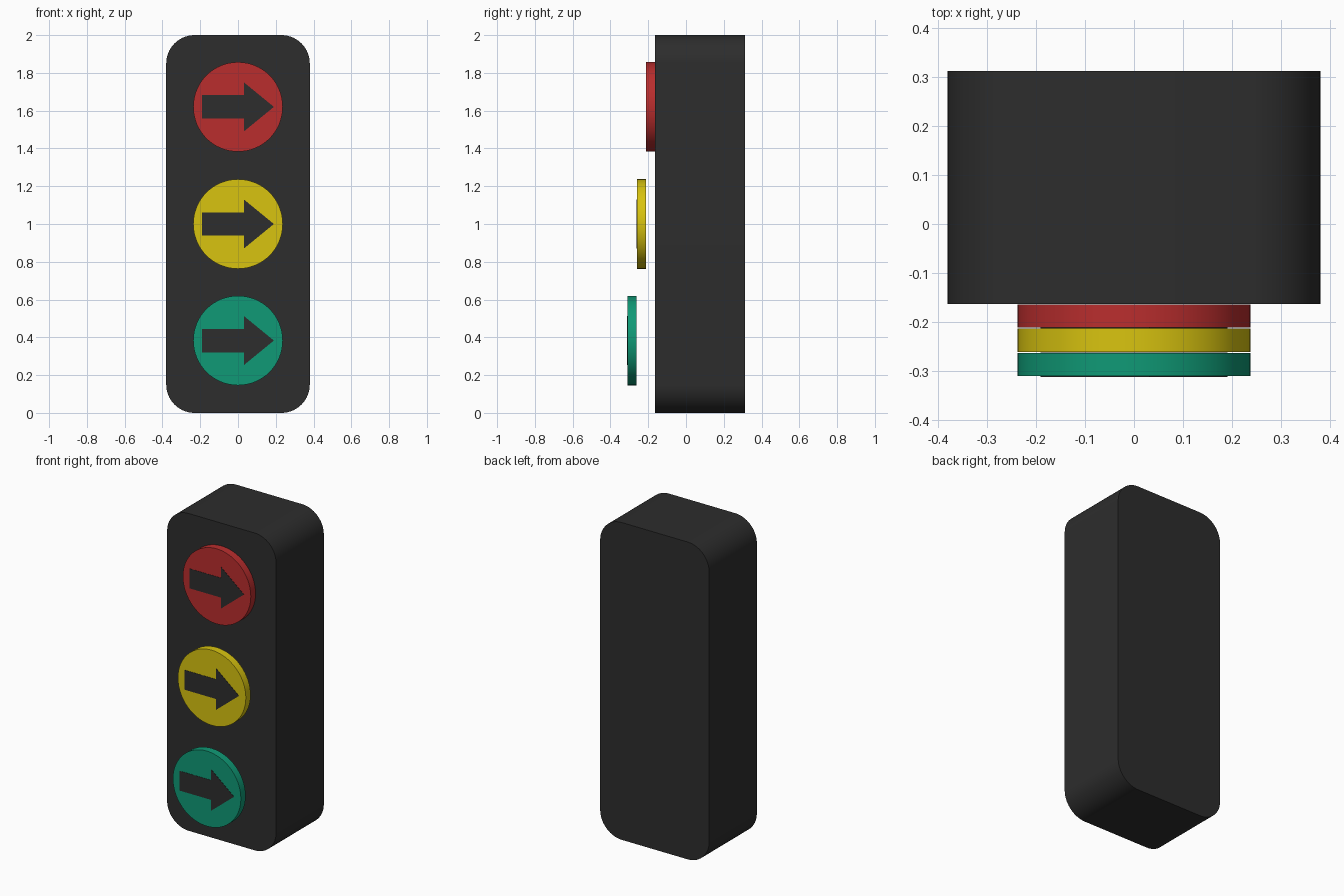
import bpy, bmesh, math

if "Cube" in bpy.data.objects:
    bpy.data.objects.remove(bpy.data.objects["Cube"])


def material(name, rgb):
    mat = bpy.data.materials.new(name)
    mat.diffuse_color = (*rgb, 1)
    mat.use_nodes = True
    mat.node_tree.nodes["Principled BSDF"].inputs["Base Color"].default_value = mat.diffuse_color
    return mat


def prism(name, outline, front, back, mat):
    """Extrude an (x, z) outline from y = front to y = back."""
    bm = bmesh.new()
    face = bm.faces.new([bm.verts.new((x, front, z)) for x, z in outline])
    new = bmesh.ops.extrude_face_region(bm, geom=[face])["geom"]
    verts = [v for v in new if isinstance(v, bmesh.types.BMVert)]
    bmesh.ops.translate(bm, verts=verts, vec=(0, back - front, 0))
    bmesh.ops.recalc_face_normals(bm, faces=bm.faces)
    mesh = bpy.data.meshes.new(name)
    bm.to_mesh(mesh)
    bm.free()
    mesh.materials.append(mat)
    obj = bpy.data.objects.new(name, mesh)
    bpy.context.collection.objects.link(obj)
    bpy.ops.object.select_all(action='DESELECT')
    obj.select_set(True)
    bpy.context.view_layer.objects.active = obj
    bpy.ops.object.shade_smooth_by_angle(angle=math.radians(30))
    return obj


def arc(cx, cz, r, start, sweep, n):
    return [(cx + r * math.cos(math.radians(start + sweep * i / n)),
             cz + r * math.sin(math.radians(start + sweep * i / n)))
            for i in range(n + 1)]


dark = material("dark_housing", (0.026, 0.026, 0.026))

# Housing: rounded upright box
W, H, R = 0.38, 2.0, 0.15
outline = []
for cx, cz, start in ((W - R, R, -90), (W - R, H - R, 0),
                      (R - W, H - R, 90), (R - W, R, 180)):
    outline += arc(cx, cz, R, start, 90, 14)
prism("housing", outline, -0.163, 0.312, dark)

# Lamps: each disc sits one layer further forward, with an inlaid dark arrow
ARROW = [(-0.19, -0.062), (0.031, -0.062), (0.031, -0.13), (0.19, 0),
         (0.031, 0.13), (0.031, 0.062), (-0.19, 0.062)]
LAMPS = [("red", 1.62, -0.1635, (0.49, 0.027, 0.027)),
         ("yellow", 1.0, -0.213, (0.69, 0.55, 0.005)),
         ("green", 0.383, -0.2625, (0.005, 0.32, 0.18))]
for name, z, back, rgb in LAMPS:
    disc = arc(0, z, 0.237, 0, 360, 64)[:-1]
    prism(name + "_lamp", disc, back - 0.0475, back, material(name, rgb))
    prism(name + "_arrow", [(x, z + dz) for x, dz in ARROW],
          back - 0.049, back - 0.0015, dark)
